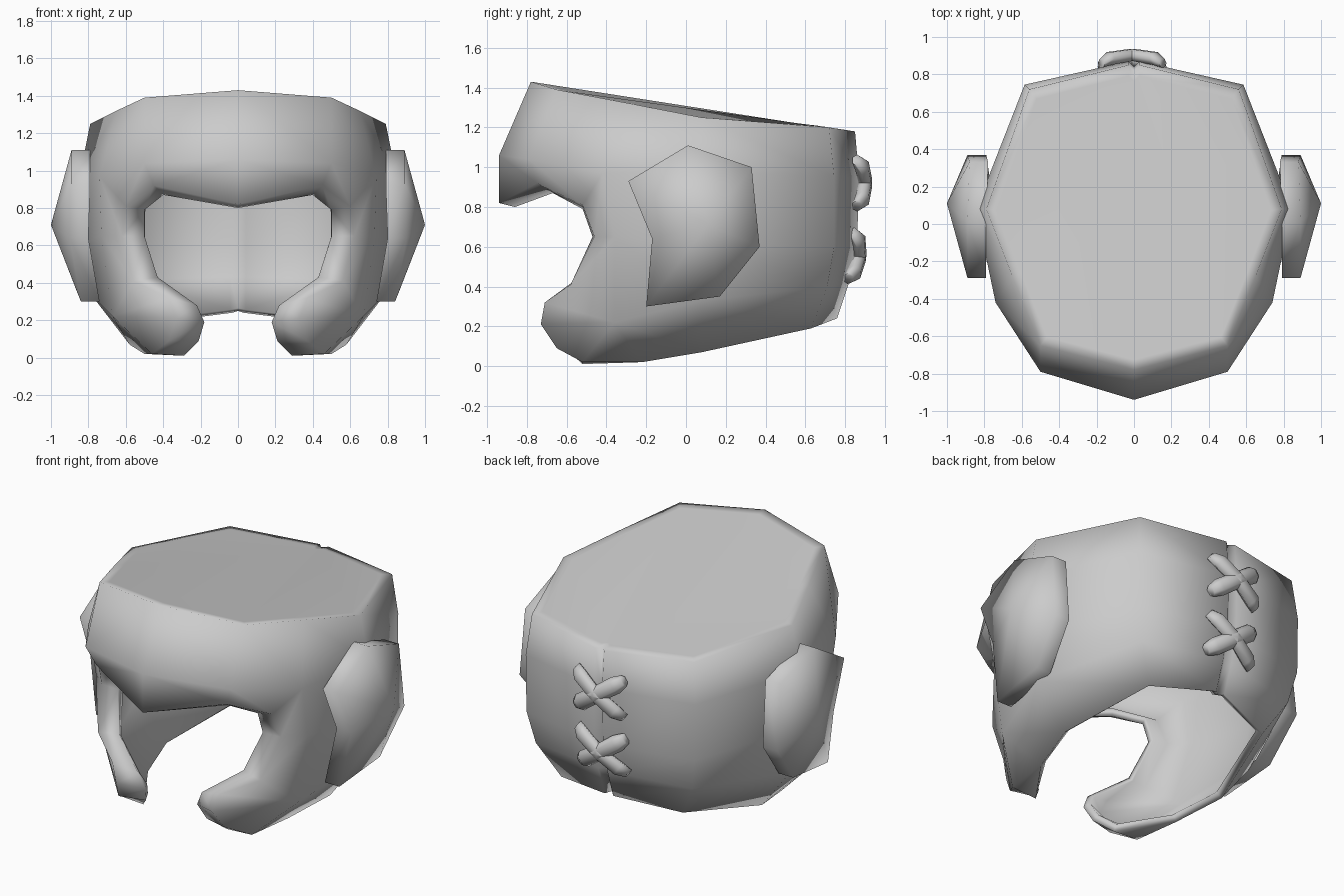
import bpy, bmesh, math
from mathutils import Vector, Matrix

if "Cube" in bpy.data.objects:
    bpy.data.objects.remove(bpy.data.objects["Cube"], do_unlink=True)

grey = bpy.data.materials.new("padded_grey")
grey.use_nodes = True
COLOUR = (0.6, 0.6, 0.6, 1)
grey.diffuse_color = COLOUR
grey.node_tree.nodes["Principled BSDF"].inputs["Base Color"].default_value = COLOUR


def finish(name, bm, angle):
    """Turn a bmesh into a smooth shaded object."""
    mesh = bpy.data.meshes.new(name)
    bm.to_mesh(mesh)
    bm.free()
    mesh.materials.append(grey)
    ob = bpy.data.objects.new(name, mesh)
    bpy.context.collection.objects.link(ob)
    bpy.ops.object.select_all(action='DESELECT')
    bpy.context.view_layer.objects.active = ob
    ob.select_set(True)
    bpy.ops.object.shade_smooth_by_angle(angle=math.radians(angle))
    return ob


# Helmet shell: half of it as named columns, from the brow round to the back
columns = {
    "A": [(0, -.78, 1.43), (0, -.94, 1.06), (0, -.94, .82), (0, -.86, .80)],
    "B": [(.5, -.65, 1.39), (.5, -.79, 1.04), (.45, -.75, .92), (.4, -.67, .87)],
    "C": [(.65, -.28, 1.32), (.74, -.42, .97), (.73, -.36, .65), (.67, -.36, .22), (.5, -.22, .02)],
    "D": [(.79, .08, 1.25), (.845, .08, .98), (.83, .08, .62), (.78, .08, .33), (.58, .08, .07)],
    "E": [(.56, .72, 1.2), (.585, .745, .95), (.58, .745, .6), (.54, .71, .4), (.42, .63, .19)],
    "S": [(.03, .85, 1.18), (.03, .87, .95), (.03, .86, .6), (.03, .82, .42), (.03, .76, .24)],
    "F": [(0, .82, 1.18), (0, .84, .95), (0, .83, .6), (0, .79, .42), (0, .73, .25)],
    # cheek guard: rolled rim of the face opening, and the ridge beside it
    "G": [(.5, -.52, .79), (.5, -.47, .65), (.43, -.56, .43), (.22, -.67, .28),
          (.18, -.66, .19), (.21, -.61, .09), (.29, -.52, .01)],
    "H": [(.6, -.52, .81), (.62, -.46, .65), (.56, -.58, .41), (.37, -.71, .32),
          (.33, -.73, .21), (.37, -.65, .09), (.46, -.52, .02)],
}
bm = bmesh.new()
v = {n + str(i): bm.verts.new(p) for n, pts in columns.items() for i, p in enumerate(pts)}


def face(names):
    bm.faces.new([v[n] for n in names.split()])


def strip(a, b, rows):
    for i in range(rows):
        face(f"{a}{i} {a}{i+1} {b}{i+1} {b}{i}")


strip("A", "B", 3)
strip("B", "C", 1)
strip("G", "H", 6)
for a, b in ("CD", "DE", "ES", "SF"):
    strip(a, b, 4)
for f in ("B1 B2 H0 C1", "C1 H0 H1 C2", "C2 H1 H2 C3", "C3 H2 H3 H4", "C3 H4 H5 H6",
          "C3 H6 C4", "H6 G6 C4", "B2 B3 G0 H0"):
    face(f)

# Crown: an inset ring keeps the top flat while its border stays soft
ring = [v[n + "0"] for n in "ABCDESF"]
inner = []
for vert in ring:
    x, y, z = vert.co
    inner.append(bm.verts.new((x * .93, y * .93, z + .011 * y)))
for i in range(len(ring) - 1):
    bm.faces.new([ring[i], ring[i + 1], inner[i + 1], inner[i]])
crown = bm.faces.new(inner)
bmesh.ops.recalc_face_normals(bm, faces=bm.faces)
crown.normal_update()
if crown.normal.z < 0:
    bmesh.ops.reverse_faces(bm, faces=bm.faces)
half = bm.verts[:] + bm.edges[:] + bm.faces[:]
copy = bmesh.ops.duplicate(bm, geom=half)["geom"]
for vert in [g for g in copy if isinstance(g, bmesh.types.BMVert)]:
    vert.co.x *= -1
bmesh.ops.reverse_faces(bm, faces=[g for g in copy if isinstance(g, bmesh.types.BMFace)])
bmesh.ops.remove_doubles(bm, verts=bm.verts, dist=.0005)
shell = finish("helmet_shell", bm, 120)
solid = shell.modifiers.new("padding", 'SOLIDIFY')
solid.thickness = .045
solid.offset = -1

# Ear pads: seven-sided soft domes, given as (x, y, z) of the outer rim
PAD = [(.89, .01, 1.11), (.88, .33, 1.0), (.89, .37, .6), (.86, .17, .35),
       (.84, -.2, .30), (.9, -.17, .64), (.89, -.29, .93)]
for side, name in ((1, "left_ear_pad"), (-1, "right_ear_pad")):
    bm = bmesh.new()
    rim = [bm.verts.new((side * x, y, z)) for x, y, z in PAD]
    base = [bm.verts.new((side * (x - .1), y, z)) for x, y, z in PAD]
    peak = bm.verts.new((side, .11, .71))
    for i in range(len(PAD)):
        j = (i + 1) % len(PAD)
        bm.faces.new([rim[i], rim[j], peak])
        bm.faces.new([base[i], base[j], rim[j], rim[i]])
    bmesh.ops.recalc_face_normals(bm, faces=bm.faces)
    finish(name, bm, 120)

# Laces: two crosses of hexagonal bars, bowed over the back seam
RINGS = [(-.2, .035, -.035), (-.15, .052, -.01), (0, .048, .01), (.15, .052, -.01), (.2, .035, -.035)]


def lace(name, centre, turn, tilt):
    bm = bmesh.new()
    loops = []
    for along, radius, lift in RINGS:
        loops.append([bm.verts.new((along, lift + .75 * radius * math.sin(k * math.pi / 3),
                                    radius * math.cos(k * math.pi / 3))) for k in range(6)])
    for a, b in zip(loops, loops[1:]):
        for k in range(6):
            bm.faces.new([a[k], a[(k + 1) % 6], b[(k + 1) % 6], b[k]])
    bm.faces.new(loops[0])
    bm.faces.new(loops[-1])
    bmesh.ops.recalc_face_normals(bm, faces=bm.faces)
    bm.transform(Matrix.Translation(Vector(centre)) @ Matrix.Rotation(tilt, 4, 'X')
                 @ Matrix.Rotation(turn, 4, 'Y'))
    finish(name, bm, 85)


for level, y, z, tilt in (("upper", .895, .92, 0), ("lower", .865, .55, -.12)):
    for direction, sign in (("rising", 1), ("falling", -1)):
        lace(f"{level}_lace_{direction}", (-.01, y, z), sign * math.radians(35), tilt)
